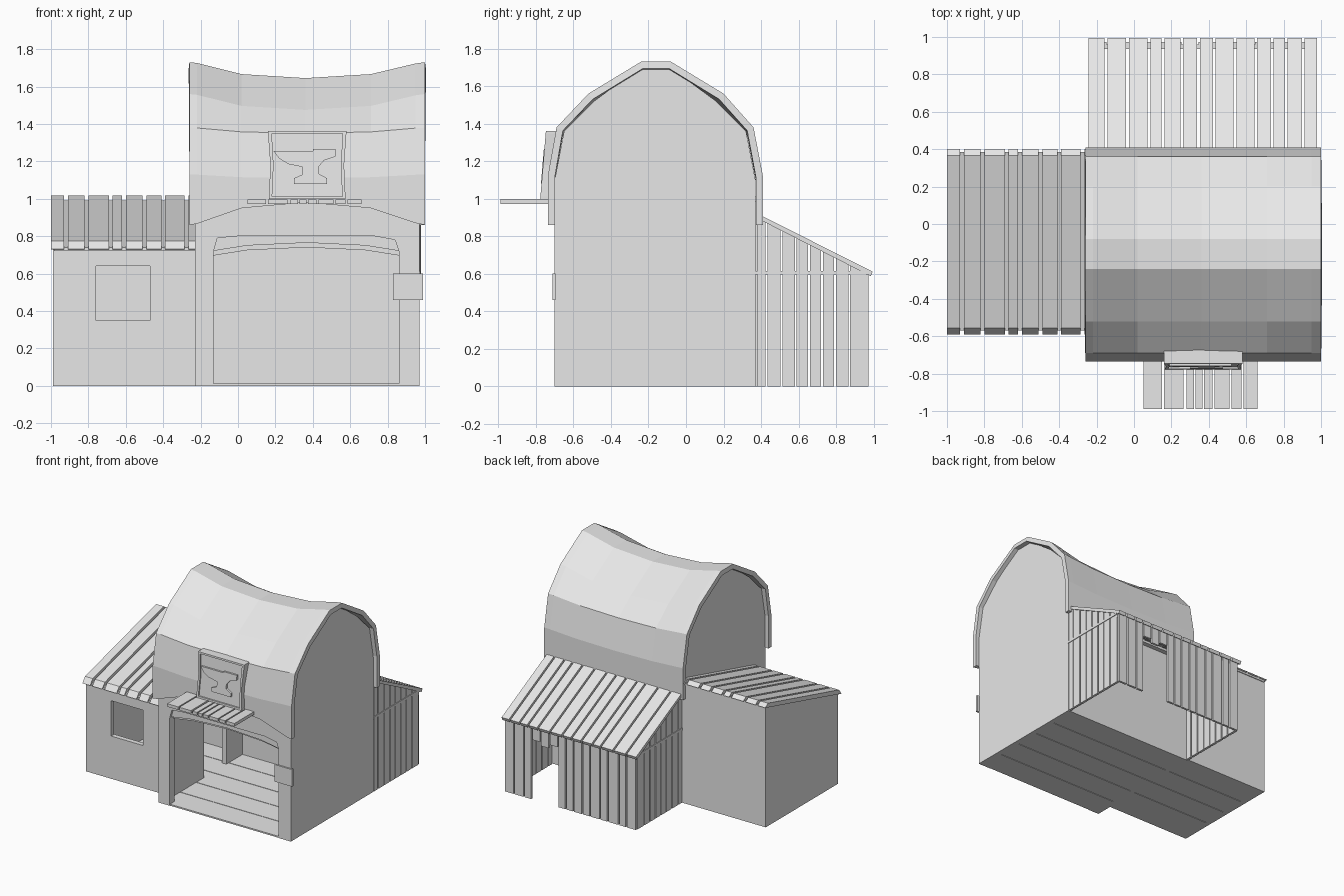
import bpy, bmesh

if "Cube" in bpy.data.objects:
    bpy.data.objects.remove(bpy.data.objects["Cube"])

grey = bpy.data.materials.new("plain_grey")
grey.use_nodes = True
grey.diffuse_color = (0.8, 0.8, 0.8, 1)
grey.node_tree.nodes["Principled BSDF"].inputs["Base Color"].default_value = (0.8, 0.8, 0.8, 1)


def add(name, bm):
    mesh = bpy.data.meshes.new(name)
    bm.to_mesh(mesh)
    bm.free()
    mesh.materials.append(grey)
    obj = bpy.data.objects.new(name, mesh)
    bpy.context.collection.objects.link(obj)
    return obj


def prism(name, outline, axis, lo, hi):
    """Extrude a 2D outline along x, y or z, from lo to hi."""
    place = {"x": lambda a, b, d: (d, a, b),
             "y": lambda a, b, d: (a, d, b),
             "z": lambda a, b, d: (a, b, d)}[axis]
    bm = bmesh.new()
    ends = [[bm.verts.new(place(a, b, d)) for a, b in outline] for d in (lo, hi)]
    for ring in ends:
        bm.faces.new(ring)
    n = len(outline)
    for i in range(n):
        j = (i + 1) % n
        bm.faces.new((ends[0][i], ends[0][j], ends[1][j], ends[1][i]))
    bmesh.ops.recalc_face_normals(bm, faces=bm.faces)
    return add(name, bm)


def box(name, x, y, z):
    return prism(name, [(x[0], y[0]), (x[1], y[0]), (x[1], y[1]), (x[0], y[1])], "z", *z)


def spans(edges, gap):
    """Board extents between neighbouring edges, with a gap between boards."""
    return [(a + gap / 2, b - gap / 2) for a, b in zip(edges, edges[1:])]


# Main hall: gable walls with a doorway in the one next to the shed
MID = -0.165
half = [(0.535, 1.1), (0.485, 1.36), (0.325, 1.52), (0.08, 1.70)]
arch = [(MID + w, z) for w, z in half] + [(MID - w, z) for w, z in reversed(half)]
gable = [(-0.70, 0), (0.37, 0)] + arch
prism("left_gable_wall", gable, "x", 0.93, 0.97)
doorway = [(-0.70, 0), (-0.17, 0), (-0.17, 0.55), (0.12, 0.55), (0.12, 0), (0.37, 0)]
prism("right_gable_wall", doorway + arch, "x", -0.23, -0.19)
box("back_wall", (-0.23, 0.97), (0.33, 0.37), (0, 1.1))

# Front wall with a wide, low-arched entrance
prism("front_wall", [(-0.23, 0), (-0.13, 0), (-0.13, 0.72), (-0.11, 0.79), (0.0, 0.80),
                     (0.73, 0.80), (0.84, 0.78), (0.86, 0.72), (0.86, 0), (0.97, 0),
                     (0.97, 1.1), (-0.23, 1.1)], "y", -0.70, -0.64)
for name, drop, front, back in (("entrance_lintel", 0, -0.68, -0.62),
                                ("inner_lintel", 0.025, -0.65, -0.58)):
    under = [(-0.14, 0.72), (0.05, 0.75), (0.37, 0.765), (0.68, 0.75), (0.87, 0.72)]
    prism(name, [(x, z - drop) for x, z in under] + [(0.87, 0.83), (-0.14, 0.83)],
          "y", front, back)
box("corner_plate", (0.83, 0.99), (-0.712, -0.695), (0.46, 0.60))

# Floorboards in the hall and the shed
for i, y in enumerate(spans([-0.70, -0.48, -0.27, -0.06, 0.15, 0.37], 0.005)):
    box(f"hall_floorboard_{i}", (-0.23, 0.95), y, (0, 0.012))
for i, y in enumerate(spans([-0.56, -0.27, -0.06, 0.15, 0.38], 0.005)):
    box(f"shed_floorboard_{i}", (-0.98, -0.23), y, (0, 0.012))

# Sagging hall roof: each row is y, z and how far the middle drops
rows = [(-0.735, 0.86, -0.12), (-0.735, 1.13, 0.02), (-0.69, 1.38, 0.03),
        (-0.52, 1.56, 0.085), (-0.24, 1.73, 0.085), (-0.08, 1.73, 0.085),
        (0.20, 1.56, 0.085), (0.36, 1.38, 0.03), (0.41, 1.12, 0.02), (0.41, 0.86, 0)]
stations = [(-0.26, 0), (-0.22, 0.05), (0.02, 0.75), (0.36, 1), (0.71, 0.75), (0.95, 0.08), (1.0, 0)]
bm = bmesh.new()
grid = [[bm.verts.new((x, y, z - s * sag)) for y, z, sag in rows] for x, s in stations]
for a, b in zip(grid, grid[1:]):
    for j in range(len(rows) - 1):
        bm.faces.new((a[j], b[j], b[j + 1], a[j + 1]))
roof = add("hall_roof", bm)
shell = roof.modifiers.new("thickness", "SOLIDIFY")
shell.thickness = 0.038
shell.offset = -1


# Side shed with a lean roof rising to the back
def shed_z(y):
    return 0.73 + (y + 0.59) * 0.263


shed_front = box("shed_front_wall", (-0.99, -0.23), (-0.56, -0.52), (0, 0.735))
cutter = box("window_cutter", (-0.76, -0.47), (-0.7, -0.45), (0.35, 0.64))
cutter.hide_render = True
cutter.display_type = "WIRE"
cut = shed_front.modifiers.new("window", "BOOLEAN")
cut.operation = "DIFFERENCE"
cut.object = cutter
cut.solver = "EXACT"
prism("shed_side_wall", [(-0.56, 0), (0.38, 0), (0.38, shed_z(0.38)), (-0.56, shed_z(-0.56))],
      "x", -0.99, -0.95)
box("shed_back_wall", (-0.99, -0.23), (0.34, 0.38), (0, 0.975))
prism("shed_roof_deck", [(-0.57, shed_z(-0.57) - 0.015), (0.385, shed_z(0.385) - 0.015),
                         (0.385, shed_z(0.385) + 0.005), (-0.57, shed_z(-0.57) + 0.005)],
      "x", -0.985, -0.23)
board = [(-0.59, shed_z(-0.59)), (0.40, shed_z(0.40)),
         (0.365, shed_z(0.365) + 0.035), (-0.555, shed_z(-0.555) + 0.035)]
for i, x in enumerate(spans([-1.01, -0.92, -0.81, -0.68, -0.61, -0.50, -0.40, -0.275, -0.21], 0.02)):
    prism(f"shed_roof_board_{i}", board, "x", *x)


# Back lean-to: sloped boards over plank walls
def lean_z(y):
    return 0.92 - (y - 0.38) * 0.51


slope = [(0.37, lean_z(0.37) - 0.025), (0.985, lean_z(0.985) - 0.025),
         (0.995, lean_z(0.985)), (0.37, lean_z(0.37))]
lean_edges = [-0.25, -0.15, -0.035, 0.08, 0.155, 0.255, 0.345, 0.43,
              0.54, 0.65, 0.74, 0.815, 0.905, 0.985]
for i, x in enumerate(spans(lean_edges, 0.014)):
    prism(f"lean_to_roof_board_{i}", slope, "x", *x)
side_edges = [0.375, 0.43, 0.51, 0.585, 0.655, 0.725, 0.795, 0.87, 0.96]
for side, x0 in (("left", 0.95), ("right", -0.23)):
    for i, (a, b) in enumerate(spans(side_edges, 0.01)):
        prism(f"lean_to_{side}_plank_{i}",
              [(a, 0), (b, 0), (b, lean_z(b) - 0.025), (a, lean_z(a) - 0.025)],
              "x", x0, x0 + 0.02)
    box(f"lean_to_{side}_rail", (x0 - 0.005, x0 + 0.025), (0.37, 0.97), (0.595, 0.615))
back_edges = [-0.23, -0.14, -0.07, 0.03, 0.10, 0.19, 0.26, 0.34, 0.41, 0.48,
              0.56, 0.64, 0.72, 0.79, 0.88, 0.97]
for i, (a, b) in enumerate(spans(back_edges, 0.012)):
    over_door = 0.47 < a < 0.71
    box(f"lean_to_back_plank_{i}", (a, b), (0.955, 0.973),
        (0.46 + 0.03 * (i % 2) if over_door else 0, 0.60))
box("lean_to_back_rail", (-0.23, 0.97), (0.935, 0.96), (0.57, 0.60))

# Flat awning over the entrance
for i, x in enumerate([(0.05, 0.15), (0.16, 0.265), (0.28, 0.32), (0.33, 0.365),
                       (0.375, 0.42), (0.43, 0.51), (0.52, 0.575), (0.585, 0.66)]):
    box(f"awning_board_{i}", x, (-0.99, -0.69), (0.972, 0.997))

# Hanging sign: panel, frame and raised anvil, all tilted out at the bottom
SX = 0.37
post = [(0.21, 1.36), (0.197, 1.18), (0.205, 1.0), (0.188, 1.0), (0.18, 1.18), (0.19, 1.36)]
anvil = [(0.19, 1.255), (0.40, 1.255), (0.40, 1.265), (0.52, 1.265), (0.52, 1.225),
         (0.46, 1.205), (0.43, 1.17), (0.43, 1.135), (0.475, 1.11), (0.475, 1.08),
         (0.30, 1.08), (0.30, 1.11), (0.345, 1.13), (0.345, 1.17), (0.27, 1.185), (0.22, 1.215)]
sign = [box("sign_panel", (0.175, 0.565), (-0.735, -0.67), (1.0, 1.355)),
        box("sign_top_frame", (0.16, 0.58), (-0.747, -0.67), (1.348, 1.362)),
        box("sign_bottom_frame", (0.165, 0.575), (-0.747, -0.67), (0.998, 1.012)),
        prism("sign_left_frame", [(SX + a, z) for a, z in post], "y", -0.747, -0.67),
        prism("sign_right_frame", [(SX - a, z) for a, z in post], "y", -0.747, -0.67),
        prism("sign_anvil", anvil, "y", -0.75, -0.73)]
for part in sign:
    for v in part.data.vertices:
        v.co.y -= (1.36 - v.co.z) * 0.083
